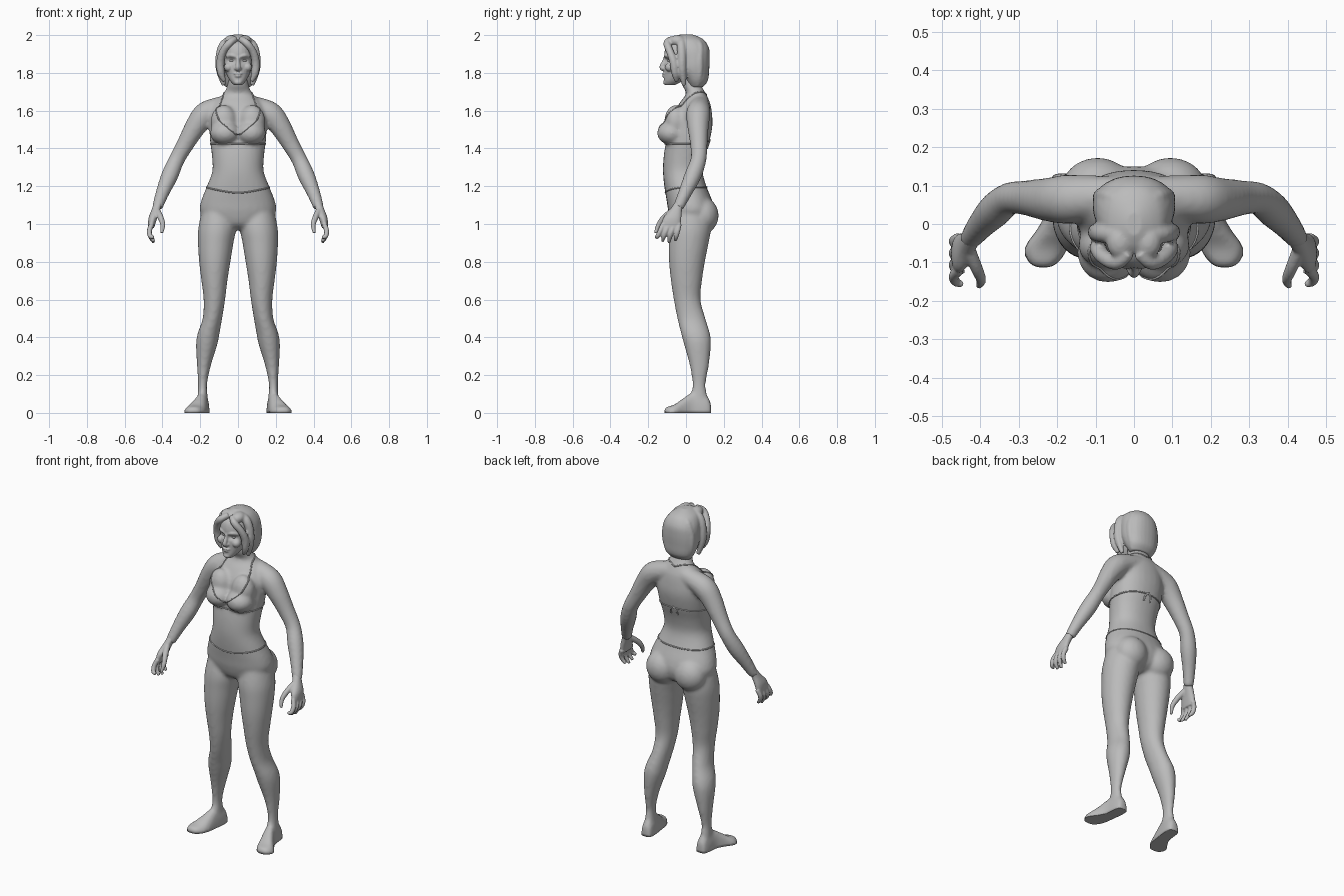
import bpy, bmesh, math
from mathutils import Vector, Matrix
from mathutils.bvhtree import BVHTree

cube = bpy.data.objects.get("Cube")
if cube:
    bpy.data.objects.remove(cube, do_unlink=True)

grey = bpy.data.materials.new("plain grey")
grey.use_nodes = True
GREY = (0.5, 0.5, 0.5, 1)
grey.diffuse_color = GREY
grey.node_tree.nodes["Principled BSDF"].inputs["Base Color"].default_value = GREY


def refine(rows, steps=4):
    """Catmull-Rom interpolation of any list of equal-length tuples."""
    last = len(rows) - 1
    out = []
    for i in range(last):
        quad = [rows[max(i - 1, 0)], rows[i], rows[i + 1], rows[min(i + 2, last)]]
        for k in range(steps):
            t = k / steps
            out.append([b + t / 2 * (c - a + t * (2*a - 5*b + 4*c - d + t * (3*(b - c) + d - a)))
                        for a, b, c, d in zip(*quad)])
    return out + [list(rows[last])]


def skin(bm, rings):
    """Bridge rings of points into a closed skin."""
    rings = [[bm.verts.new(p) for p in ring] for ring in rings]
    n = len(rings[0])
    for low, high in zip(rings, rings[1:]):
        for i in range(n):
            j = (i + 1) % n
            bm.faces.new((low[i], low[j], high[j], high[i]))
    bm.faces.new(rings[0][::-1])
    bm.faces.new(rings[-1])


def spread(n):
    return [(math.cos(a), math.sin(a)) for a in (math.tau * i / n for i in range(n))]


def bend(v, power):
    return math.copysign(abs(v) ** power, v)


def slices(bm, rows, side=1, power=0.9, n=28):
    """Loft level slices given as height, x from, x to, y from, y to."""
    rings = []
    for z, x0, x1, y0, y1 in refine(rows):
        rings.append([(side * ((x0 + x1) / 2 + (x1 - x0) / 2 * bend(c, power)),
                       (y0 + y1) / 2 + (y1 - y0) / 2 * bend(s, power), z)
                      for c, s in spread(n)])
    skin(bm, rings)


def centred(rows):
    return [(z, -w, w, y0, y1) for z, w, y0, y1 in rows]


def tube(bm, path, side=1, n=14, steps=4):
    """Round tube along points given as x, y, z, radius."""
    rows = refine(path, steps)
    pts = [Vector((side * r[0], r[1], r[2])) for r in rows]
    u = Vector((0.3, 0.8, 0.5))
    rings = []
    for i, p in enumerate(pts):
        t = (pts[min(i + 1, len(pts) - 1)] - pts[max(i - 1, 0)]).normalized()
        u = (u - t * u.dot(t)).normalized()
        v = t.cross(u)
        rings.append([p + rows[i][3] * (c * u + s * v) for c, s in spread(n)])
    skin(bm, rings)


def ball(bm, centre, size, side=1):
    x, y, z = centre
    m = Matrix.Translation((side * x, y, z)) @ Matrix.Diagonal((*size, 1))
    bmesh.ops.create_uvsphere(bm, u_segments=24, v_segments=16, radius=1, matrix=m)


def finish(name, bm, voxel=0, relax=0):
    """Turn the parts into one smooth object, fusing them when a voxel size is given."""
    bmesh.ops.recalc_face_normals(bm, faces=bm.faces)
    mesh = bpy.data.meshes.new(name)
    bm.to_mesh(mesh)
    bm.free()
    obj = bpy.data.objects.new(name, mesh)
    bpy.context.collection.objects.link(obj)
    if voxel:
        fuse = obj.modifiers.new("fuse", 'REMESH')
        fuse.mode = 'VOXEL'
        fuse.voxel_size = voxel
        soft = obj.modifiers.new("soften", 'SMOOTH')
        soft.factor = 0.5
        soft.iterations = relax
        graph = bpy.context.evaluated_depsgraph_get()
        baked = bpy.data.meshes.new_from_object(obj.evaluated_get(graph))
        obj.modifiers.clear()
        obj.data = baked
    obj.data.materials.clear()
    obj.data.materials.append(grey)
    obj.data.shade_smooth()
    return obj


# Body: torso, neck, arms, legs and feet fused together
bm = bmesh.new()
slices(bm, centred([
    (.97, .07, -.03, .08), (1, .15, -.07, .13), (1.06, .2, -.092, .15), (1.12, .196, -.102, .14),
    (1.2, .165, -.115, .108), (1.28, .136, -.122, .088), (1.36, .138, -.118, .1),
    (1.44, .148, -.105, .125), (1.52, .152, -.085, .14), (1.58, .15, -.07, .138),
    (1.64, .125, -.035, .128), (1.69, .078, 0, .105), (1.74, .055, -.022, .08), (1.81, .052, -.03, .075)]))
for side in (1, -1):
    ball(bm, (.095, .09, 1.045), (.095, .083, .095), side)
    ball(bm, (.068, -.075, 1.482), (.08, .078, .064), side)
    ball(bm, (.075, -.055, 1.54), (.07, .06, .09), side)
    # arm
    tube(bm, [(.04, .075, 1.635, .05), (.13, .068, 1.605, .06), (.18, .064, 1.575, .064),
              (.228, .064, 1.51, .056), (.28, .068, 1.42, .046), (.325, .066, 1.34, .042),
              (.362, .036, 1.255, .045), (.4, -.005, 1.165, .036), (.428, -.042, 1.085, .028)], side, 20)
    # leg
    slices(bm, [
        (1.08, .02, .19, -.07, .12), (.98, .01, .21, -.09, .132), (.9, .024, .212, -.092, .12),
        (.8, .04, .206, -.09, .1), (.7, .056, .194, -.08, .085), (.6, .068, .182, -.065, .077),
        (.5, .084, .187, -.046, .103), (.42, .098, .214, -.026, .127), (.36, .11, .222, -.01, .132),
        (.25, .144, .217, .02, .121), (.15, .164, .211, .034, .104), (.08, .16, .215, .02, .115),
        (.03, .16, .218, .01, .12)], side, 1)
    # foot: arched sections from heel to toes
    rings = []
    for y, x, w, h in refine([(.132, .185, .024, .05), (.115, .185, .033, .085), (.08, .187, .036, .1),
                              (.03, .193, .036, .105), (-.02, .21, .047, .074), (-.06, .228, .057, .045),
                              (-.095, .235, .045, .034), (-.114, .236, .022, .026)]):
        rings.append([(side * (x + w * bend(c, .7)), y, h * max(s, 0) - .012 * (s < 0)) for c, s in spread(24)])
    skin(bm, rings)
body = finish("body", bm, .0105, 5)
for v in body.data.vertices:
    if v.co.z < .006:
        v.co.z = 0

# Hands: palm, four curled fingers and a thumb
for side, name in ((1, "left_hand"), (-1, "right_hand")):
    bm = bmesh.new()
    slices(bm, [(1.13, .395, .439, -.05, -.005), (1.08, .41, .456, -.082, -.02),
                (1.03, .428, .474, -.122, -.025), (.98, .444, .476, -.13, -.03)], side)
    for i in range(4):
        y = -.12 + .028 * i
        reach = .038 - .006 * i
        drop = (.93, .908, .9, .912)[i]
        tube(bm, [(.456, y, 1, .014), (.469, y - reach * .4, .965, .0135),
                  (.464, y - reach * .8, .935, .0125), (.445, y - reach, drop, .008)], side)
    tube(bm, [(.428, -.07, 1.07, .017), (.41, -.115, 1.035, .016),
              (.398, -.145, .995, .013), (.404, -.162, .952, .008)], side)
    finish(name, bm, .0045, 3)

# Head with nose, brow, lips and cheeks
bm = bmesh.new()
slices(bm, centred([
    (1.735, .02, -.11, -.06), (1.755, .04, -.117, -.02), (1.79, .06, -.116, .03), (1.83, .073, -.116, .07),
    (1.87, .079, -.114, .09), (1.91, .08, -.114, .1), (1.95, .07, -.1, .095), (1.98, .045, -.06, .06)]))
tube(bm, [(0, -.108, 1.885, .009), (0, -.12, 1.855, .011), (0, -.127, 1.828, .014), (0, -.112, 1.818, .012)])
ball(bm, (0, -.114, 1.795), (.024, .013, .006))
ball(bm, (0, -.113, 1.783), (.02, .013, .007))
ball(bm, (0, -.106, 1.75), (.022, .015, .014))
for side in (1, -1):
    ball(bm, (.011, -.116, 1.823), (.01, .012, .009), side)
    ball(bm, (.05, -.085, 1.83), (.024, .026, .024), side)
    tube(bm, [(.01, -.108, 1.884, .009), (.035, -.103, 1.892, .011), (.06, -.08, 1.886, .01)], side)
head = finish("head", bm, .004, 4)
# press in the eye sockets
for v in head.data.vertices:
    if v.co.y < -.04:
        d = math.hypot((abs(v.co.x) - .032) / .022, (v.co.z - 1.865) / .013)
        v.co.y += .014 * math.exp(-d * d)
bm = bmesh.new()
for side in (1, -1):
    ball(bm, (.032, -.084, 1.864), (.016, .014, .008), side)
finish("eyes", bm)

# Hair: bobbed cap with a parting and thick locks framing the face
bm = bmesh.new()
slices(bm, centred([
    (1.725, .065, .02, .09), (1.76, .09, 0, .116), (1.82, .106, -.03, .123), (1.88, .106, -.04, .126),
    (1.93, .098, -.055, .122), (1.97, .078, -.075, .1), (1.99, .052, -.06, .07), (2.004, .02, -.03, .03)]))
for side in (1, -1):
    tube(bm, [(.012, -.075, 1.98, .016), (.045, -.1, 1.958, .02), (.078, -.086, 1.915, .02),
              (.093, -.066, 1.86, .022), (.09, -.058, 1.8, .02), (.072, -.05, 1.755, .01)], side)
    tube(bm, [(.02, -.02, 1.982, .018), (.07, -.025, 1.955, .024), (.093, -.022, 1.9, .024),
              (.096, -.02, 1.82, .022), (.075, -.01, 1.735, .012)], side)
    tube(bm, [(.015, .04, 1.98, .018), (.06, .07, 1.945, .022), (.085, .07, 1.87, .022),
              (.08, .07, 1.79, .02), (.06, .06, 1.735, .014)], side)
    ball(bm, (.036, -.045, 1.97), (.036, .045, .03), side)
finish("hair", bm, .006, 3)

# Swimwear edges laid on the skin
tree = BVHTree.FromPolygons([v.co for v in body.data.vertices],
                            [list(p.vertices) for p in body.data.polygons])


def band(name, height, radius):
    """Closed band around the torso; height is a function of the front-to-back direction."""
    path = []
    for c, s in spread(64):
        hit = tree.ray_cast(Vector((0, .02, height(s))), Vector((c, s, 0)))[0]
        if hit:
            path.append((*hit, radius))
    bm = bmesh.new()
    tube(bm, path + path[:1], 1, 8, 1)
    finish(name, bm)


def strap(name, points, radius):
    """Mirrored pair of thin cords snapped to the skin."""
    bm = bmesh.new()
    path = [(*tree.find_nearest(Vector(p))[0], radius) for p in refine(points, 6)]
    for side in (1, -1):
        tube(bm, path, side, 8, 1)
    finish(name, bm)


band("waistband", lambda s: 1.195 - .03 * max(-s, 0) ** 2, .004)
band("chest_band", lambda s: 1.425 + .015 * max(s, 0), .004)
strap("neck_straps", [(.1, -.11, 1.55), (.112, -.06, 1.61), (.09, 0, 1.67),
                      (.05, .09, 1.7), (0, .12, 1.69)], .004)
strap("cup_edges", [(.1, -.11, 1.55), (.05, -.15, 1.51), (0, -.14, 1.47)], .003)
strap("back_ties", [(0, .15, 1.44), (.02, .15, 1.42), (.025, .15, 1.385)], .005)
